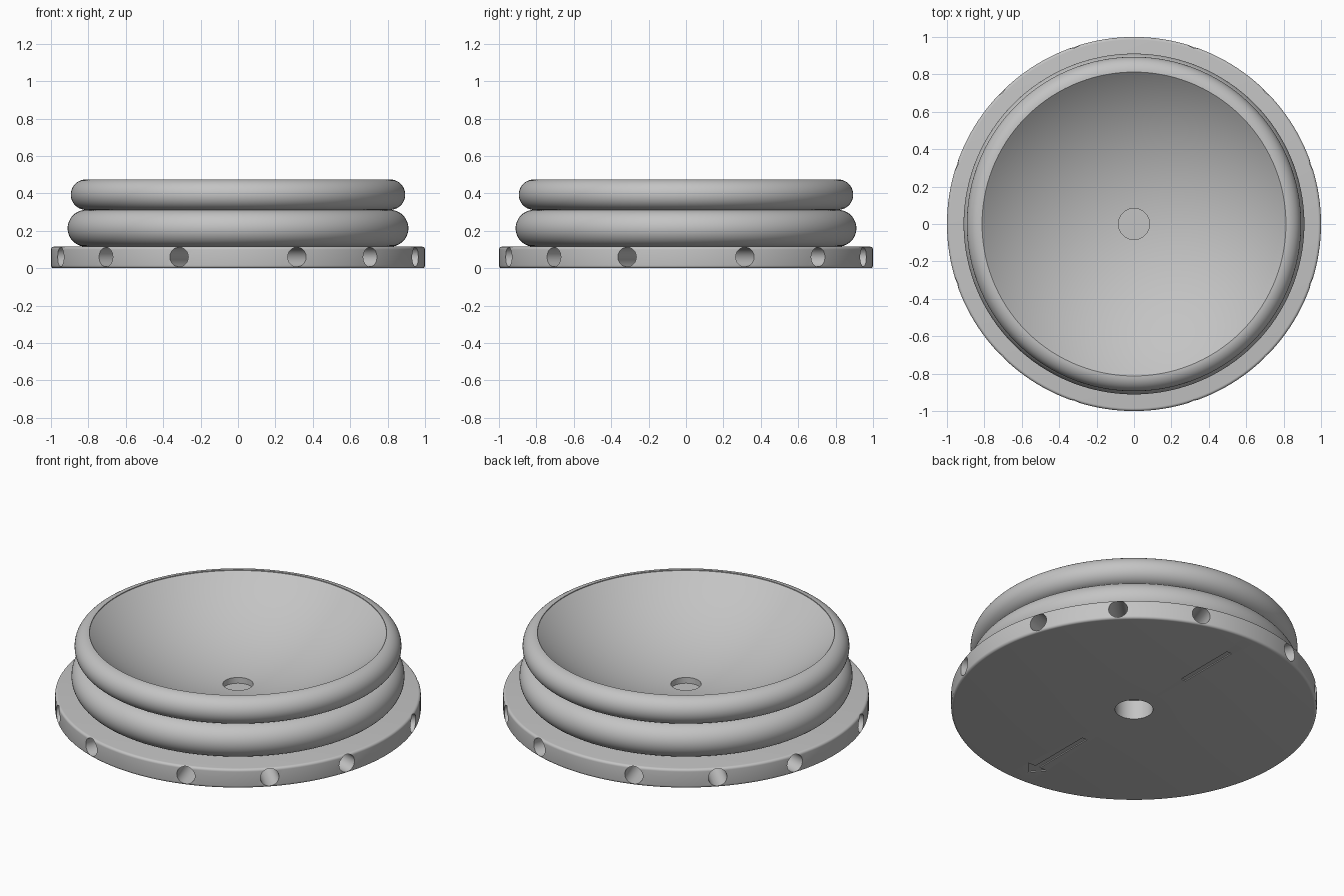
import bpy, bmesh, math
from mathutils import Matrix, Vector

cube = bpy.data.objects.get("Cube")
if cube:
    bpy.data.objects.remove(cube, do_unlink=True)

grey = bpy.data.materials.new("plain grey")
grey.use_nodes = True
colour = (0.55, 0.55, 0.55, 1)
grey.diffuse_color = colour
grey.node_tree.nodes["Principled BSDF"].inputs["Base Color"].default_value = colour


def make_object(name, bm):
    bmesh.ops.remove_doubles(bm, verts=bm.verts, dist=1e-5)
    bmesh.ops.recalc_face_normals(bm, faces=bm.faces)
    mesh = bpy.data.meshes.new(name)
    bm.to_mesh(mesh)
    bm.free()
    mesh.materials.append(grey)
    obj = bpy.data.objects.new(name, mesh)
    bpy.context.collection.objects.link(obj)
    return obj


def arc(cx, cz, r, start, end, steps):
    """Points (radius, height) along an arc, angles in degrees."""
    angles = [math.radians(start + (end - start) * i / steps) for i in range(steps + 1)]
    return [(cx + r * math.cos(a), cz + r * math.sin(a)) for a in angles]


def lathe(name, profile, closed=False, steps=160):
    bm = bmesh.new()
    verts = [bm.verts.new((x, 0, z)) for x, z in profile]
    pairs = list(zip(verts, verts[1:]))
    if closed:
        pairs.append((verts[-1], verts[0]))
    edges = [bm.edges.new(p) for p in pairs]
    bmesh.ops.spin(bm, geom=verts + edges, axis=(0, 0, 1), cent=(0, 0, 0),
                   angle=math.tau, steps=steps, use_merge=True)
    return make_object(name, bm)


def smooth(obj):
    bpy.ops.object.select_all(action='DESELECT')
    obj.select_set(True)
    bpy.context.view_layer.objects.active = obj
    bpy.ops.object.shade_smooth_by_angle(angle=math.radians(35))


def cut(obj, cutter):
    mod = obj.modifiers.new("cut", 'BOOLEAN')
    mod.operation = 'DIFFERENCE'
    mod.solver = 'EXACT'
    mod.object = cutter
    bpy.context.view_layer.objects.active = obj
    bpy.ops.object.modifier_apply(modifier=mod.name)
    bpy.data.objects.remove(cutter, do_unlink=True)


# Base disc with rounded edges and a central bore
top, fillet, bore = 0.115, 0.015, 0.104
base = lathe("base_disc", [(bore, 0)]
             + arc(1 - fillet, fillet, fillet, -90, 0, 5)
             + arc(1 - fillet, top - fillet, fillet, 0, 90, 5)
             + [(bore, top)], closed=True)

# Radial holes around the rim, three in each quarter
bm = bmesh.new()
for quarter in range(4):
    for angle in (18.4, 45, 71.6):
        spot = (Matrix.Rotation(math.radians(90 * quarter + angle), 4, 'Z')
                @ Matrix.Translation((0.83, 0, 0.06))
                @ Matrix.Rotation(math.pi / 2, 4, 'Y'))
        bmesh.ops.create_cone(bm, cap_ends=True, segments=32, radius1=0.052,
                              radius2=0.052, depth=0.46, matrix=spot)
cut(base, make_object("rim_hole_cutter", bm))


# Engraved arrow and bar on the underside
def engrave(outline):
    bm = bmesh.new()
    face = bm.faces.new([bm.verts.new((x, y, -0.02)) for x, y in outline])
    moved = bmesh.ops.extrude_face_region(bm, geom=[face])["geom"]
    bmesh.ops.translate(bm, vec=Vector((0, 0, 0.026)),
                        verts=[v for v in moved if isinstance(v, bmesh.types.BMVert)])
    cut(base, make_object("mark_cutter", bm))


w = 0.016
engrave([(-w, 0.42), (w, 0.42), (w, 0.81), (-w, 0.81)])
engrave([(-w, -0.42), (-w, -0.82), (-0.065, -0.82), (0, -0.9),
         (0.065, -0.82), (w, -0.82), (w, -0.42)])
smooth(base)

# Bowl with two rounded rings outside and a spherical hollow inside
ring_x, joint, rim = 0.8125, 0.312, 0.475
low_r, high_r = (joint - top) / 2, (rim - joint) / 2
hollow_r, hollow_z, recess = 1.225, 1.387, 0.083
start = -90 + math.degrees(math.asin(ring_x / hollow_r))
end = -90 + math.degrees(math.asin(recess / hollow_r))
bowl = lathe("ringed_bowl", [(0, top)]
             + arc(ring_x, top + low_r, low_r, -90, 90, 24)
             + arc(ring_x, joint + high_r, high_r, -90, 90, 24)[1:]
             + arc(0, hollow_z, hollow_r, start, end, 32)
             + [(recess, 0.13), (0, 0.13)])
smooth(bowl)
